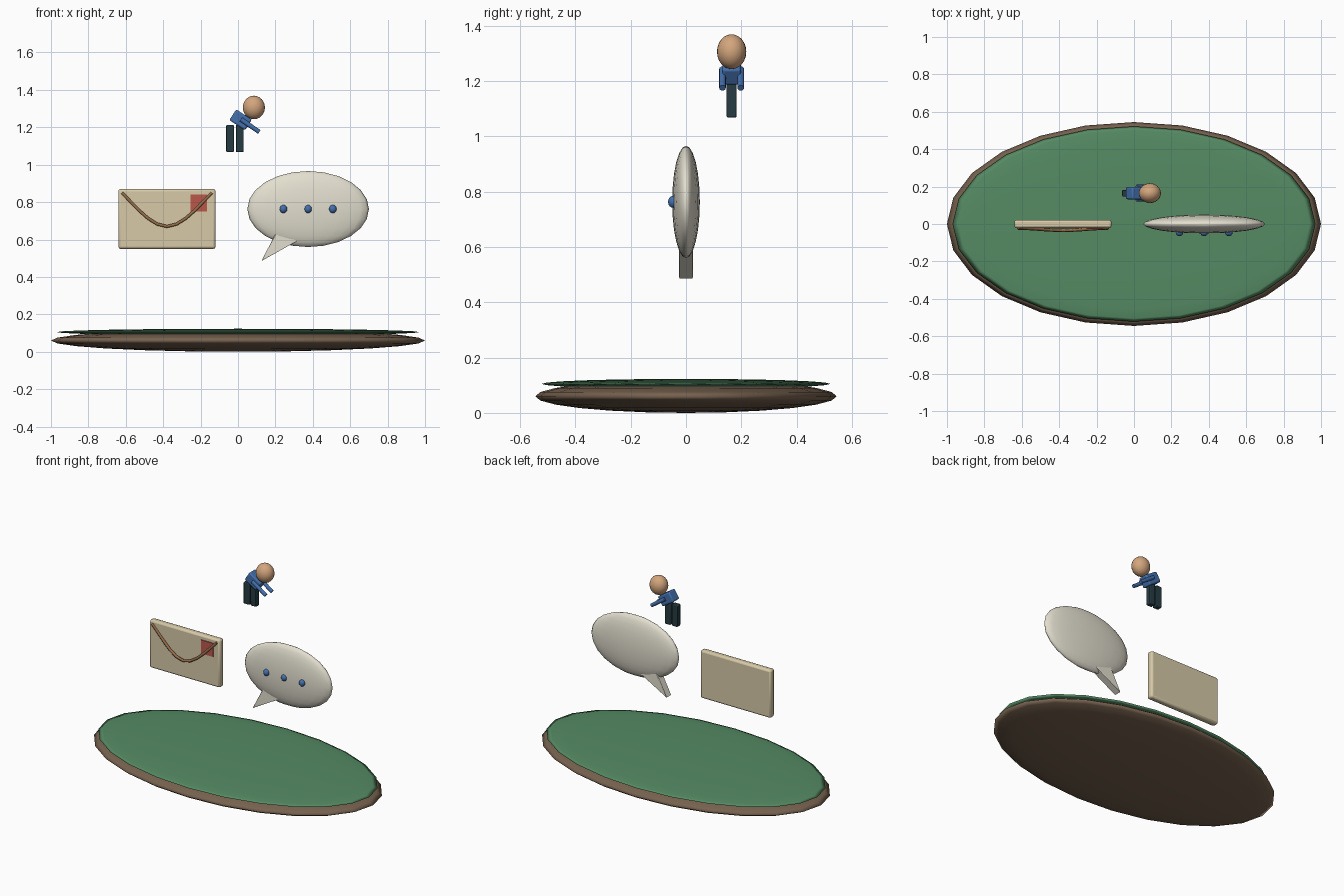
import bpy, bmesh
from math import radians
from mathutils import Vector

if "Cube" in bpy.data.objects:
    bpy.data.objects.remove(bpy.data.objects["Cube"])


def mat(name, r, g, b):
    m = bpy.data.materials.new(name)
    m.diffuse_color = [(c / 255) ** 2.2 for c in (r, g, b)] + [1]
    m.use_nodes = True
    m.node_tree.nodes["Principled BSDF"].inputs["Base Color"].default_value = m.diffuse_color
    return m


GREEN = mat("green", 86, 138, 100)
BROWN = mat("brown", 118, 98, 80)
PAPER = mat("paper", 214, 200, 166)
LINE = mat("fold_brown", 150, 110, 75)
RED = mat("red", 185, 88, 76)
CREAM = mat("cream", 226, 222, 206)
BLUE = mat("blue", 70, 112, 172)
DARK = mat("dark", 42, 62, 68)
SKIN = mat("skin", 210, 164, 124)


def finish(ob, name, m, angle=40):
    ob.name = name
    ob.data.materials.append(m)
    bpy.ops.object.select_all(action='DESELECT')
    ob.select_set(True)
    bpy.context.view_layer.objects.active = ob
    bpy.ops.object.shade_smooth_by_angle(angle=radians(angle))
    return ob


def apply_scale(ob):
    bpy.ops.object.transform_apply(location=False, rotation=False, scale=True)


def ball(name, loc, radii, m, seg=24, rings=12):
    bpy.ops.mesh.primitive_uv_sphere_add(segments=seg, ring_count=rings, location=loc)
    ob = bpy.context.object
    ob.scale = radii
    apply_scale(ob)
    return finish(ob, name, m, 180)


def bevel(ob, width, segments=2):
    b = ob.modifiers.new("bevel", 'BEVEL')
    b.width = width
    b.segments = segments


def box(name, loc, size, m, bev=0.0, tilt=0):
    bpy.ops.mesh.primitive_cube_add(size=1, location=loc)
    ob = bpy.context.object
    ob.scale = size
    apply_scale(ob)
    ob.rotation_euler.y = radians(tilt)
    if bev:
        bevel(ob, bev)
    return finish(ob, name, m)


def rod(name, a, b, r, m):
    a, b = Vector(a), Vector(b)
    bpy.ops.mesh.primitive_cylinder_add(vertices=12, radius=r, depth=(b - a).length,
                                        location=(a + b) / 2)
    ob = bpy.context.object
    ob.rotation_euler = (b - a).to_track_quat('Z', 'Y').to_euler()
    return finish(ob, name, m)


# Oval table base and green top
ball("base_rim", (0, 0, 0.06), (1, 0.545, 0.06), BROWN)
ball("green_top", (0, 0, 0.105), (0.97, 0.522, 0.018), GREEN)

# Envelope with flap line and stamp
box("envelope", (-0.38, 0, 0.71), (0.52, 0.044, 0.32), PAPER, 0.012)
crv = bpy.data.curves.new("envelope_fold", 'CURVE')
crv.dimensions = '3D'
crv.bevel_depth = 0.009
crv.bevel_resolution = 1
crv.resolution_u = 5
crv.use_fill_caps = True
sp = crv.splines.new('BEZIER')
sp.bezier_points.add(2)
pts = [((-0.62, -0.022, 0.85), (0.07, 0, -0.07)),
       ((-0.38, -0.034, 0.67), (0.085, 0, 0)),
       ((-0.14, -0.022, 0.85), (0.07, 0, 0.07))]
for bp, (co, d) in zip(sp.bezier_points, pts):
    bp.co = co
    bp.handle_left = Vector(co) - Vector(d)
    bp.handle_right = Vector(co) + Vector(d)
fold = bpy.data.objects.new("envelope_fold", crv)
bpy.context.collection.objects.link(fold)
crv.materials.append(LINE)
box("stamp", (-0.21, -0.022, 0.795), (0.09, 0.012, 0.09), RED)

# Speech bubble with tail and three dots
ball("speech_bubble", (0.375, 0, 0.763), (0.325, 0.05, 0.203), CREAM)
bm = bmesh.new()
vs = [bm.verts.new((x, -0.026, z)) for x, z in ((0.125, 0.485), (0.33, 0.60), (0.20, 0.63))]
f = bm.faces.new(vs)
ext = bmesh.ops.extrude_face_region(bm, geom=[f])
bmesh.ops.translate(bm, vec=(0, 0.052, 0),
                    verts=[v for v in ext["geom"] if isinstance(v, bmesh.types.BMVert)])
bmesh.ops.recalc_face_normals(bm, faces=bm.faces)
me = bpy.data.meshes.new("bubble_tail")
bm.to_mesh(me)
bm.free()
tail = bpy.data.objects.new("bubble_tail", me)
bpy.context.collection.objects.link(tail)
bevel(tail, 0.003, 1)
finish(tail, "bubble_tail", CREAM)
for i, x in enumerate((0.243, 0.375, 0.507)):
    ball(f"bubble_dot_{i + 1}", (x, -0.046, 0.763), (0.02, 0.019, 0.022), BLUE, 16, 8)

# Small leaning figure
Y = 0.165
ball("head", (0.085, Y, 1.306), (0.059, 0.053, 0.063), SKIN)
box("torso", (0.014, Y, 1.24), (0.10, 0.066, 0.068), BLUE, 0.008, 33)
for side, x in (("left", -0.042), ("right", 0.009)):
    box(f"{side}_leg", (x, Y, 1.14), (0.042, 0.036, 0.144), DARK, 0.005)
for side, s in (("left", 1), ("right", -1)):
    y = Y + s * 0.033
    rod(f"{side}_arm", (0.015, y, 1.243), (0.114, y, 1.175), 0.012, BLUE)
